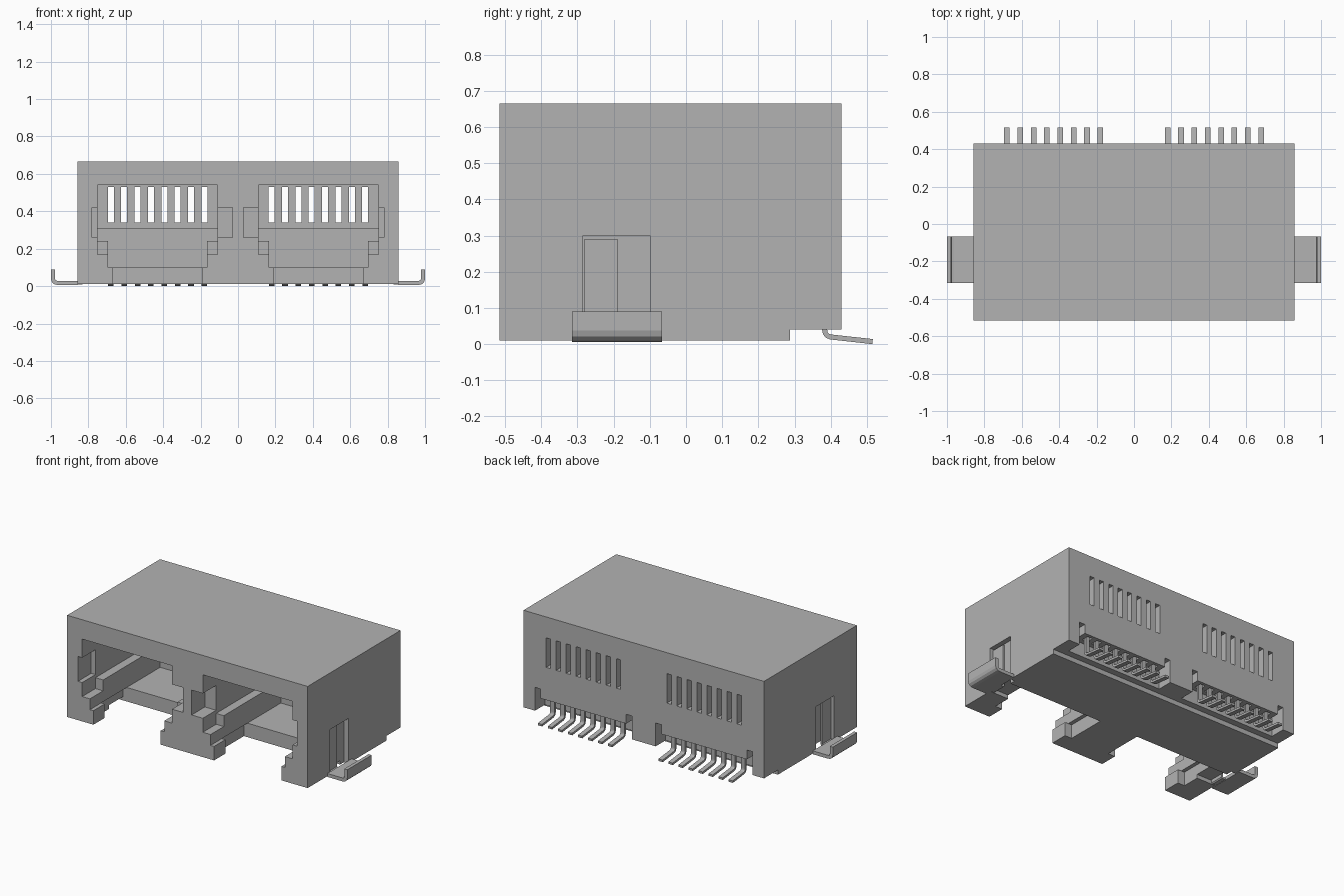
import bpy, bmesh
from mathutils import Matrix, Vector

if "Cube" in bpy.data.objects:
    bpy.data.objects.remove(bpy.data.objects["Cube"], do_unlink=True)

grey = bpy.data.materials.new("neutral grey")
grey.use_nodes = True
grey.diffuse_color = (0.45, 0.45, 0.45, 1)
grey.node_tree.nodes["Principled BSDF"].inputs["Base Color"].default_value = (0.45, 0.45, 0.45, 1)


def add_box(bm, x0, x1, y0, y1, z0, z1):
    size = Vector((x1 - x0, y1 - y0, z1 - z0))
    mid = Vector((x0 + x1, y0 + y1, z0 + z1)) / 2
    bmesh.ops.create_cube(bm, size=1, matrix=Matrix.Translation(mid) @ Matrix.Diagonal(size).to_4x4())


def make_object(name, bm):
    bmesh.ops.recalc_face_normals(bm, faces=bm.faces[:])
    mesh = bpy.data.meshes.new(name)
    bm.to_mesh(mesh)
    bm.free()
    mesh.materials.append(grey)
    ob = bpy.data.objects.new(name, mesh)
    bpy.context.collection.objects.link(ob)
    return ob


def ribbon(name, points, thick, start, end, axis):
    """Bent metal strip: a path in (u, z), thickened, and extruded along x or y."""
    pts = [Vector(p) for p in points]
    inner = []
    for i, p in enumerate(pts):
        t = Vector((0, 0))
        if i > 0:
            t += (p - pts[i - 1]).normalized()
        if i < len(pts) - 1:
            t += (pts[i + 1] - p).normalized()
        t.normalize()
        inner.append(p + Vector((-t.y, t.x)) * thick)
    place = (lambda u, z, w: (w, u, z)) if axis == "x" else (lambda u, z, w: (u, w, z))
    bm = bmesh.new()
    face = bm.faces.new([bm.verts.new(place(p.x, p.y, start)) for p in pts + inner[::-1]])
    ext = bmesh.ops.extrude_face_region(bm, geom=[face], use_keep_orig=True)
    move = Vector(place(0, 0, end - start))
    bmesh.ops.translate(bm, vec=move, verts=[v for v in ext["geom"] if isinstance(v, bmesh.types.BMVert)])
    return make_object(name, bm)


FRONT, BACK = -0.515, 0.43
PINS = [0.18 + 0.0714 * i for i in range(8)]

# Housing block
bm = bmesh.new()
add_box(bm, -0.857, 0.857, FRONT, BACK, 0.01, 0.665)
housing = make_object("housing", bm)

# All openings, as (x0, x1, y0, y1, z0, z1) on the +x side
cuts = [
    (0.11, 0.75, -0.6, 0.20, 0.24, 0.54),        # plug opening
    (0.11, 0.75, 0.1, 0.36, 0.31, 0.54),         # contact chamber
    (0.165, 0.695, -0.6, 0.20, 0.10, 0.30),      # latch channel
    (0.11, 0.75, -0.6, -0.38, 0.17, 0.30),       # stepped front shoulders
    (0.19, 0.67, -0.6, -0.14, -0.1, 0.15),       # open front of the floor
    (0.14, 0.72, -0.40, -0.14, -0.1, 0.10),      # gap behind the front blocks
    (0.03, 0.15, -0.6, -0.38, 0.26, 0.42),       # inner front notch
    (0.70, 0.78, -0.6, -0.38, 0.26, 0.42),       # outer front notch
    (0.825, 0.95, -0.285, -0.10, -0.1, 0.30),    # side clip pocket
    (0.70, 0.95, -0.285, -0.14, -0.1, 0.035),    # clip groove underneath
    (0.085, 0.775, 0.33, 0.5, -0.1, 0.13),       # rear contact pocket
    (0.085, 0.125, 0.33, 0.5, 0.0, 0.19),        # pocket ends
    (0.735, 0.775, 0.33, 0.5, 0.0, 0.19),
]
for x in PINS:
    cuts.append((x - 0.016, x + 0.016, 0.3, 0.5, 0.34, 0.53))   # rear slots
    cuts.append((x - 0.018, x + 0.018, 0.36, 0.41, 0.1, 0.17))  # contact grooves

bm = bmesh.new()
add_box(bm, -1, 1, 0.288, 0.6, -0.1, 0.04)       # rear underside step
for x0, x1, *rest in cuts:
    add_box(bm, x0, x1, *rest)
    add_box(bm, -x1, -x0, *rest)
cutter = make_object("housing_cutter", bm)
cutter.hide_render = True

mod = housing.modifiers.new("openings", "BOOLEAN")
mod.operation, mod.solver, mod.object = "DIFFERENCE", "EXACT", cutter
mod.use_self = True
graph = bpy.context.evaluated_depsgraph_get()
carved = bpy.data.meshes.new_from_object(housing.evaluated_get(graph))
housing.modifiers.clear()
housing.data = carved
bpy.data.objects.remove(cutter, do_unlink=True)

contact_path = [(0.376, 0.17), (0.376, 0.04), (0.379, 0.027), (0.386, 0.018), (0.398, 0.013), (0.515, 0.0)]
foot_path = [(0.857, 0.006), (0.965, 0.006), (0.983, 0.010), (0.995, 0.021), (1.0, 0.038), (1.0, 0.09)]
tongue_path = [(0.86, 0.008), (0.832, 0.008), (0.826, 0.015), (0.826, 0.29)]

for side, label in ((1, "left"), (-1, "right")):
    # Bent solder contacts at the rear
    for i, x in enumerate(PINS):
        ribbon(f"{label}_contact_{i + 1}", contact_path, 0.014, side * x - 0.015, side * x + 0.015, "x")
    # Side clip: flat foot with a rounded, upturned outer edge
    ribbon(f"{label}_clip_foot", [(side * u, z) for u, z in foot_path], 0.022 * side, -0.315, -0.067, "y")
    # Clip tongue rising inside the side pocket
    ribbon(f"{label}_clip_tongue", [(side * u, z) for u, z in tongue_path], -0.012 * side, -0.28, -0.19, "y")
